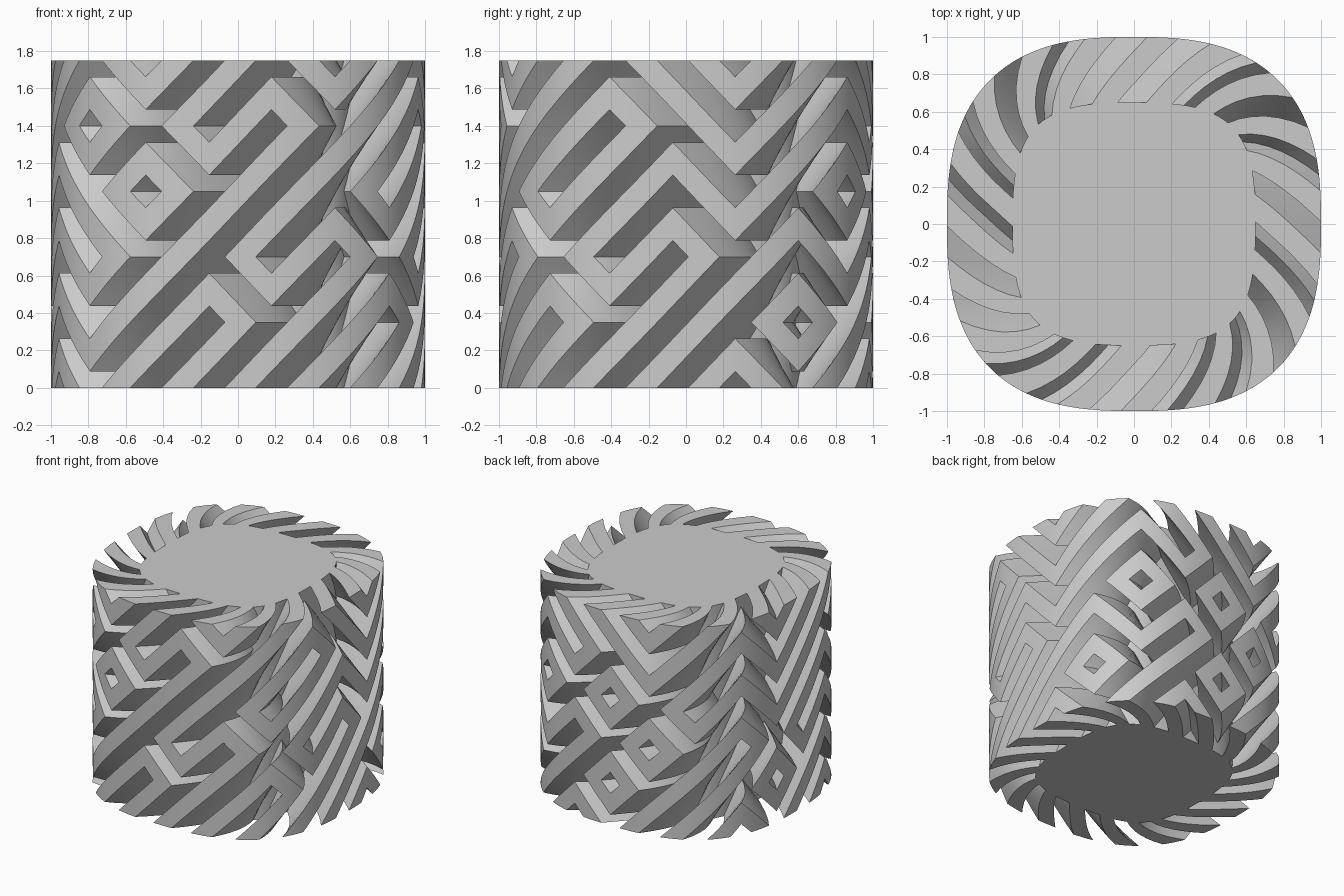
import bpy
import bmesh
from math import sin, cos, pi, hypot, copysign

if "Cube" in bpy.data.objects:
    bpy.data.objects.remove(bpy.data.objects["Cube"], do_unlink=True)

# Slant of the ridges in every tile, bottom row first ("/" rises, "L" falls)
ROWS = [
    "//////L//L///L//L//",
    "L//L///L//L///L/L//",
    "//L//L/L/L/L/L//LL/",
    "/////L//L/L//L//L/L",
    "/L//LL//LLL//L///L/",
]
COLUMNS = len(ROWS[0])
CELL = 0.35
HEIGHT = CELL * len(ROWS)
DEPTH = 0.35
POWER = 2.65
PHASE = 0.012
STEPS = 6

grey = bpy.data.materials.new("plain grey")
grey.use_nodes = True
grey.diffuse_color = (0.6, 0.6, 0.6, 1)
grey.node_tree.nodes["Principled BSDF"].inputs["Base Color"].default_value = (0.6, 0.6, 0.6, 1)


def place(col, row, t):
    """Bend a tile position round the rounded square; t goes from skin to core
    and slides one tile sideways on the way in."""
    a = -pi / 2 + PHASE + (col - 0.5 + t) * 2 * pi / COLUMNS
    c, s = cos(a), sin(a)
    r = (abs(c) ** POWER + abs(s) ** POWER) ** (-1 / POWER)
    x, y = r * c, r * s
    nx = copysign(abs(x) ** (POWER - 1), x)
    ny = copysign(abs(y) ** (POWER - 1), y)
    d = DEPTH * t / hypot(nx, ny)
    return x - nx * d, y - ny * d, row * CELL


def mix(a, b, f):
    return tuple(p + (q - p) * f for p, q in zip(a, b))


def grid(bm, a, b, c, d):
    """Add a finely divided patch with corners a, b, c, d in (col, row, t)."""
    n = STEPS
    verts = [[bm.verts.new(place(*mix(mix(a, b, i / n), mix(d, c, i / n), j / n)))
              for j in range(n + 1)] for i in range(n + 1)]
    for i in range(n):
        for j in range(n):
            bm.faces.new((verts[i][j], verts[i + 1][j],
                          verts[i + 1][j + 1], verts[i][j + 1]))


def finish(bm, name):
    bmesh.ops.remove_doubles(bm, verts=bm.verts, dist=0.0001)
    mesh = bpy.data.meshes.new(name)
    bm.to_mesh(mesh)
    bm.free()
    mesh.materials.append(grey)
    obj = bpy.data.objects.new(name, mesh)
    bpy.context.collection.objects.link(obj)
    bpy.ops.object.select_all(action="DESELECT")
    obj.select_set(True)
    bpy.context.view_layer.objects.active = obj
    bpy.ops.object.shade_smooth_by_angle(angle=pi / 6)


# Maze ridges: two slanted bars per tile
bm = bmesh.new()
BAR = [(0.25, 0), (0.75, 0), (1, 0.25), (1, 0.75)]
for row, slants in enumerate(ROWS):
    for col, slant in enumerate(slants):
        for bar in (BAR, [(1 - s, 1 - t) for s, t in BAR]):
            if slant == "L":
                bar = [(1 - s, t) for s, t in reversed(bar)]
            pts = [(col + s, row + t) for s, t in bar]
            grid(bm, *[p + (0,) for p in pts])
            # Side walls, and end caps on the top and bottom rims
            for p, q in zip(pts, pts[1:] + pts[:1]):
                joined = p[0] == q[0] or (p[1] == q[1] and p[1] not in (0, len(ROWS)))
                if not joined:
                    grid(bm, q + (0,), p + (0,), p + (1,), q + (1,))
finish(bm, "maze_ridges")

# Solid core
bm = bmesh.new()
count = COLUMNS * STEPS * 2
low, high = [[bm.verts.new(place(i * COLUMNS / count, row, 1)) for i in range(count)]
             for row in (0, len(ROWS))]
for i in range(count):
    j = (i + 1) % count
    bm.faces.new((low[i], low[j], high[j], high[i]))
bm.faces.new(high)
bm.faces.new(low[::-1])
finish(bm, "core")
